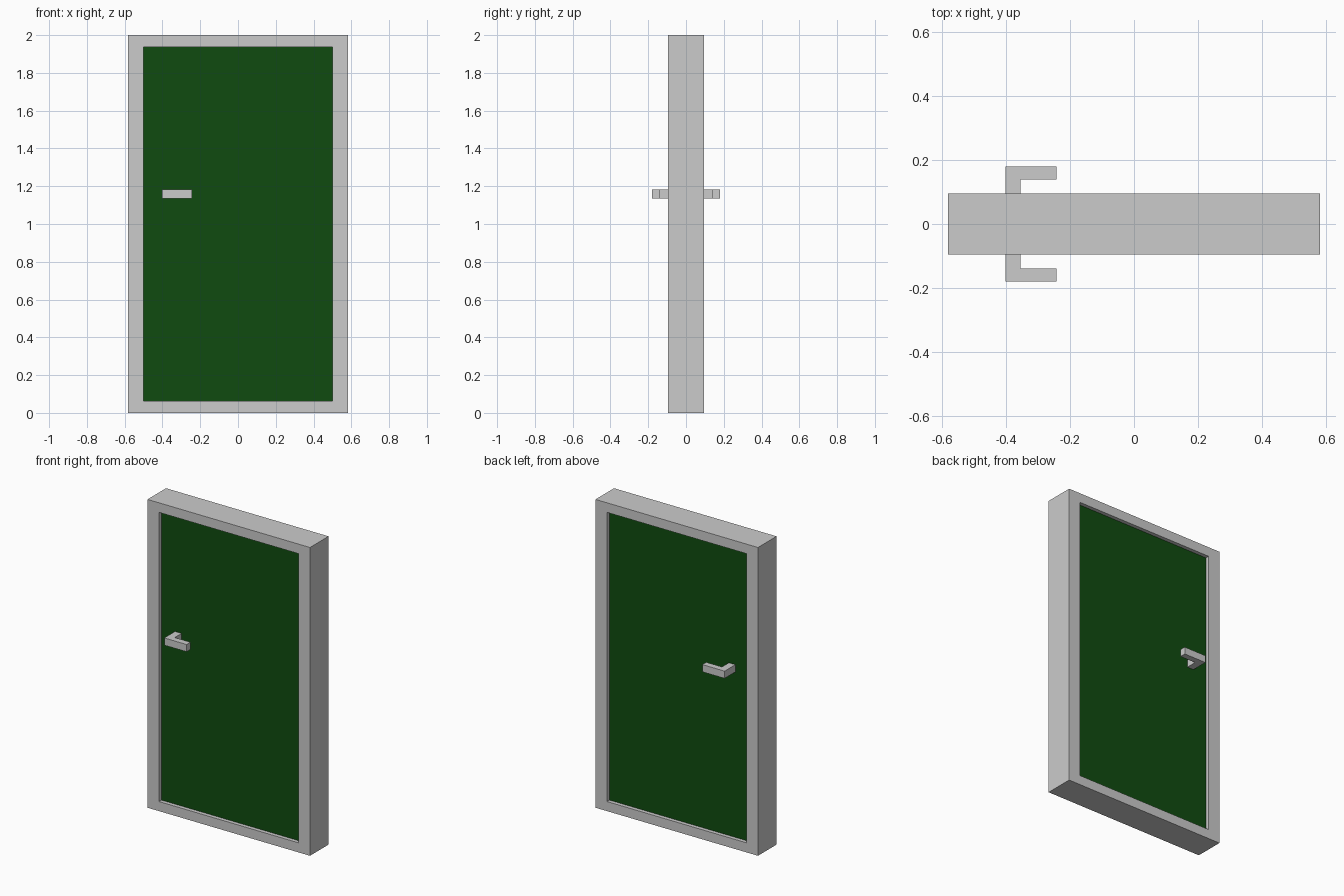
import bpy, bmesh
from mathutils import Vector

if "Cube" in bpy.data.objects:
    bpy.data.objects.remove(bpy.data.objects["Cube"])


def make_object(name, bm):
    bmesh.ops.recalc_face_normals(bm, faces=bm.faces)
    mesh = bpy.data.meshes.new(name)
    bm.to_mesh(mesh)
    bm.free()
    obj = bpy.data.objects.new(name, mesh)
    bpy.context.collection.objects.link(obj)
    return obj


def extrude_faces(bm, vec):
    """Turn the flat faces in bm into a closed solid."""
    res = bmesh.ops.extrude_face_region(bm, geom=bm.faces[:], use_keep_orig=True)
    moved = [g for g in res["geom"] if isinstance(g, bmesh.types.BMVert)]
    bmesh.ops.translate(bm, verts=moved, vec=Vector(vec))


def rect(bm, x, z0, z1, y):
    return [bm.verts.new((sx, y, z)) for sx, z in ((-x, z0), (x, z0), (x, z1), (-x, z1))]


HALF_W, HEIGHT, HALF_D = 0.583, 2.0, 0.095   # frame outside
OPEN_W, RAIL = 0.5, 0.062                    # opening half width, top/bottom rail
PANEL_D = 0.07                               # panel half thickness

# Frame: rectangular ring extruded through its depth
bm = bmesh.new()
outer = rect(bm, HALF_W, 0, HEIGHT, -HALF_D)
inner = rect(bm, OPEN_W, RAIL, HEIGHT - RAIL, -HALF_D)
for i in range(4):
    j = (i + 1) % 4
    bm.faces.new((outer[i], outer[j], inner[j], inner[i]))
extrude_faces(bm, (0, 2 * HALF_D, 0))
make_object("door_frame", bm)

# Door leaf: green panel, slightly recessed on both sides
bm = bmesh.new()
bm.faces.new(rect(bm, OPEN_W, RAIL, HEIGHT - RAIL, -PANEL_D))
extrude_faces(bm, (0, 2 * PANEL_D, 0))
leaf = make_object("door_leaf", bm)
green = bpy.data.materials.new("green_paint")
green.diffuse_color = (0.005, 0.07, 0.005, 1)
green.use_nodes = True
green.node_tree.nodes["Principled BSDF"].inputs["Base Color"].default_value = green.diffuse_color
leaf.data.materials.append(green)

# Handles: L-shaped lever, mirrored to the back
profile = [(-0.403, -PANEL_D), (-0.403, -0.18), (-0.243, -0.18),
           (-0.243, -0.14), (-0.356, -0.14), (-0.356, -PANEL_D)]
bm = bmesh.new()
bm.faces.new([bm.verts.new((x, y, 1.135)) for x, y in profile])
extrude_faces(bm, (0, 0, 0.047))
handles = make_object("door_handles", bm)
mirror = handles.modifiers.new("mirror", 'MIRROR')
mirror.use_axis = (False, True, False)
mirror.use_mirror_merge = False
